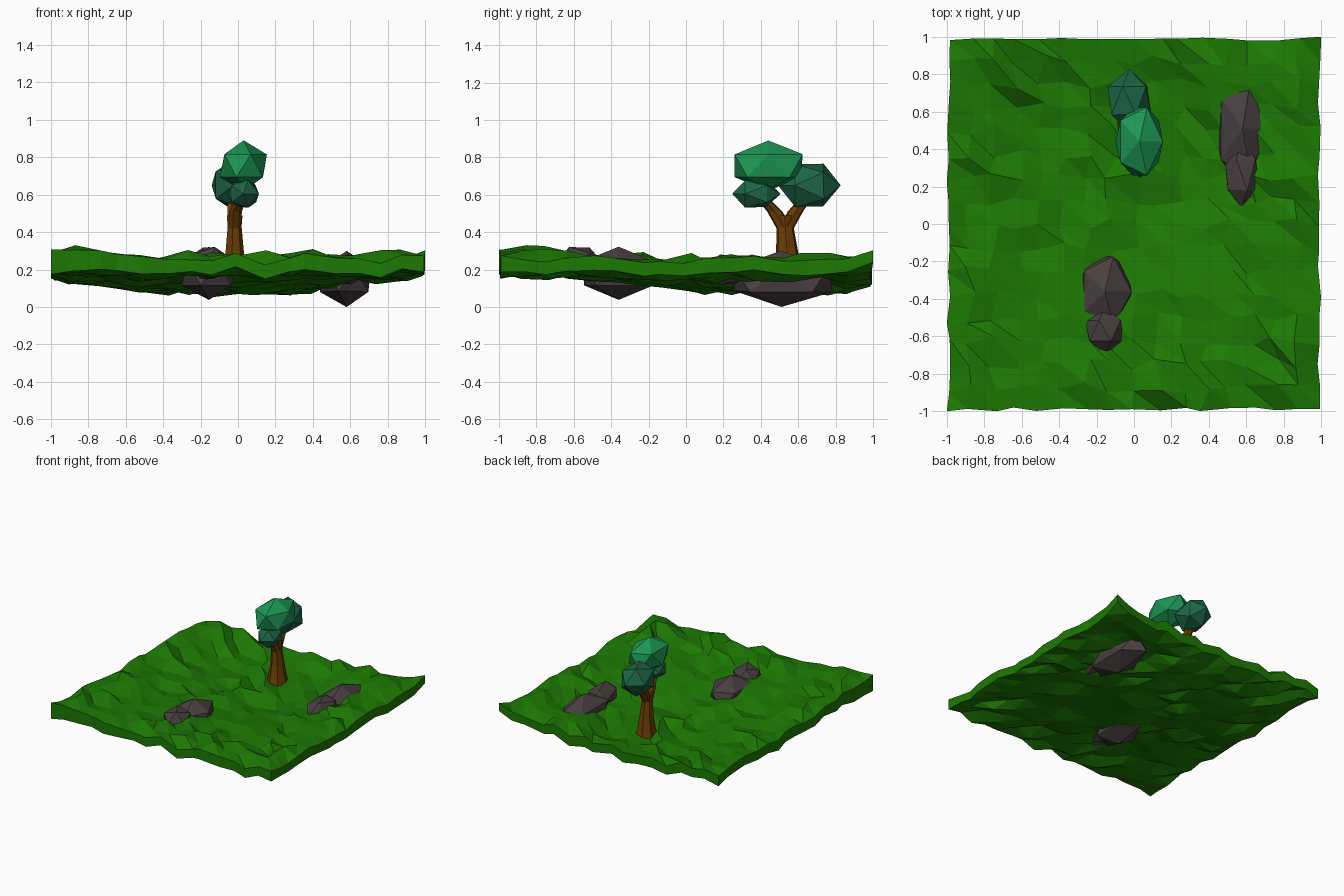
import bpy, bmesh, math, random
from mathutils import Vector, Matrix

if "Cube" in bpy.data.objects:
    bpy.data.objects.remove(bpy.data.objects["Cube"])

random.seed(7)


def material(name, rgb):
    m = bpy.data.materials.new(name)
    m.diffuse_color = (*rgb, 1)
    m.use_nodes = True
    m.node_tree.nodes["Principled BSDF"].inputs["Base Color"].default_value = m.diffuse_color
    return m


GRASS = material("grass green", (0.012, 0.195, 0.001))
ROCK = material("rock grey", (0.066, 0.050, 0.050))
BARK = material("bark brown", (0.155, 0.047, 0.001))
LEAF_LIGHT = material("bright leaf green", (0.012, 0.31, 0.088))
LEAF_DARK = material("deep leaf green", (0.012, 0.13, 0.062))


def finish(name, bm, mat):
    bmesh.ops.recalc_face_normals(bm, faces=bm.faces[:])
    me = bpy.data.meshes.new(name)
    bm.to_mesh(me)
    bm.free()
    me.materials.append(mat)
    ob = bpy.data.objects.new(name, me)
    bpy.context.collection.objects.link(ob)
    return ob


def ramp(t, stops):
    """Piecewise linear profile."""
    for (a, va), (b, vb) in zip(stops, stops[1:]):
        if t <= b:
            return va + (vb - va) * (t - a) / (b - a)
    return stops[-1][1]


# Ground: dished sheet with a raised lip, crumpled top and underside
N = 16
SAG_X = [(-1, .2), (-.7, .55), (-.4, 1), (.3, 1), (.6, .5), (1, .15)]
SAG_Y = [(-1, 0), (-.6, .15), (-.4, .3), (-.1, .65), (.2, 1), (.7, 1), (.9, .8), (1, .5)]
LIP = [(0, 0), (.65, 0), (.85, .03), (.9, .03), (1, 0)]


def build_ground():
    bm = bmesh.new()
    top, low = {}, {}
    for i in range(N + 1):
        for j in range(N + 1):
            x, y = -1 + 2 * i / N, -1 + 2 * j / N
            edge_x, edge_y = i in (0, N), j in (0, N)
            px = x * random.uniform(.98, 1) if edge_x else x + random.uniform(-.03, .03)
            py = y * random.uniform(.98, 1) if edge_y else y + random.uniform(-.03, .03)
            if (i, j) in ((0, 0), (N, N)):
                px, py = x, y
            sag = .10 * ramp(x, SAG_X) * ramp(y, SAG_Y)
            bump = random.uniform(-.03, .03)
            corner = .045 * max(0, x * y) ** 3
            z = .258 - sag + bump + corner + ramp(max(abs(x), abs(y)), LIP)
            top[i, j] = bm.verts.new((px, py, z + random.uniform(-.006, .006)))
            b = .184 - sag + bump * .9 + (corner if x > 0 else -corner * .4)
            low[i, j] = bm.verts.new((px, py, b + random.uniform(-.01, .01)))
    for i in range(N):
        for j in range(N):
            for sheet in (top, low):
                a, b, c, d = (sheet[k] for k in ((i, j), (i + 1, j), (i + 1, j + 1), (i, j + 1)))
                bm.faces.new((a, b, d))
                bm.faces.new((b, c, d))
    rim = ([(i, 0) for i in range(N)] + [(N, j) for j in range(N)] +
           [(i, N) for i in range(N, 0, -1)] + [(0, j) for j in range(N, 0, -1)])
    for p, q in zip(rim, rim[1:] + rim[:1]):
        bm.faces.new((top[p], low[p], low[q]))
        bm.faces.new((top[p], low[q], top[q]))
    finish("ground", bm, GRASS)


# Faceted 20-sided lump for rocks and foliage; tilt lays its poles along y
def lump(name, center, radii, mat, jitter, tilt=0):
    bm = bmesh.new()
    bmesh.ops.create_icosphere(bm, subdivisions=1, radius=1)
    bm.transform(Matrix.Rotation(math.radians(tilt), 4, 'X'))
    for v in bm.verts:
        k = 1 if abs(v.co.z) > .99 else random.uniform(1 - jitter, 1 + jitter)
        v.co = Vector(center) + Vector([c * r * k for c, r in zip(v.co, radii)])
    finish(name, bm, mat)


# Trunk and branches: stacked polygon rings (x, y, z, radius)
def limb(name, rings, sides=7):
    bm = bmesh.new()
    loops = []
    for x, y, z, r in rings:
        loops.append([bm.verts.new((x + r * .85 * math.cos(2 * math.pi * k / sides),
                                    y + r * math.sin(2 * math.pi * k / sides), z))
                      for k in range(sides)])
    for a, b in zip(loops, loops[1:]):
        for k in range(sides):
            n = (k + 1) % sides
            bm.faces.new((a[k], a[n], b[n], b[k]))
    bm.faces.new(loops[0][::-1])
    bm.faces.new(loops[-1])
    finish(name, bm, BARK)


build_ground()

# Two rock outcrops running through the ground
lump("right_rock_large", (.58, .51, .150), (.155, .310, .150), ROCK, .05)
lump("right_rock_small", (.575, .265, .20), (.105, .185, .09), ROCK, .05, 90)
lump("front_rock_large", (-.155, -.36, .180), (.158, .215, .142), ROCK, .05)
lump("front_rock_small", (-.155, -.57, .235), (.118, .125, .10), ROCK, .05, 90)

# Tree
limb("trunk", [(-.02, .54, .12, .100), (-.02, .54, .20, .078), (-.02, .54, .30, .060),
               (-.02, .53, .43, .046), (-.02, .53, .49, .052)])
limb("front_branch", [(-.02, .525, .42, .042), (-.015, .475, .51, .042), (.01, .42, .57, .035)])
limb("back_branch", [(-.02, .535, .42, .042), (-.025, .585, .51, .042), (-.03, .63, .57, .035)])
lump("top_foliage", (.03, .44, .755), (.140, .212, .135), LEAF_LIGHT, .03)
lump("back_foliage", (-.025, .66, .65), (.128, .168, .135), LEAF_DARK, .03, 90)
lump("lower_foliage", (.03, .375, .605), (.090, .130, .085), LEAF_DARK, .03, 90)
